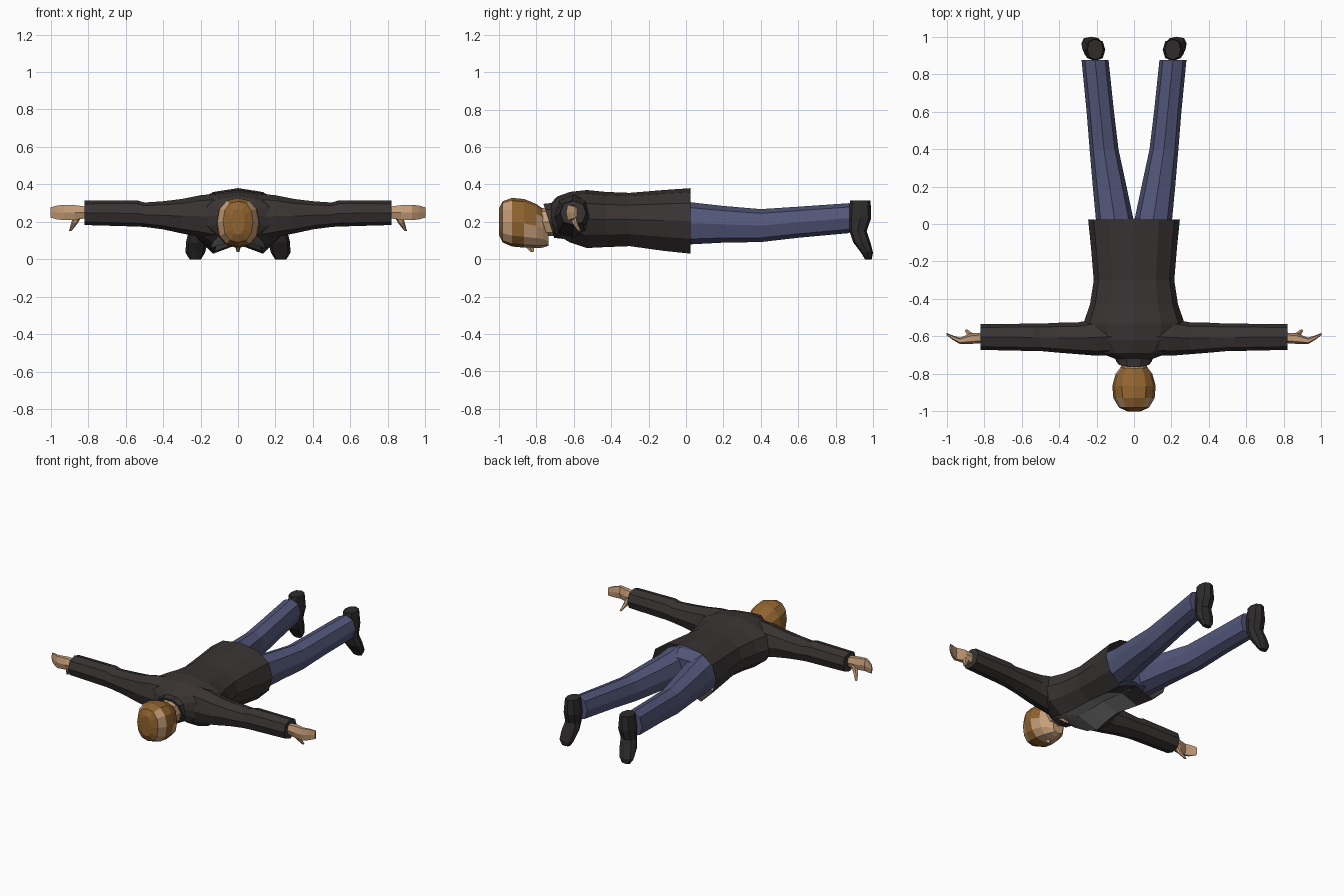
import bpy, bmesh, math
from mathutils import Vector


def material(name, rgb):
    m = bpy.data.materials.new(name)
    m.diffuse_color = (*rgb, 1)
    return m


JACKET = material("dark jacket", (0.042, 0.034, 0.034))
JEANS = material("blue denim", (0.085, 0.092, 0.19))
SKIN = material("skin", (0.56, 0.34, 0.19))
HAIR = material("brown hair", (0.28, 0.125, 0.028))
SHOE = material("black leather", (0.028, 0.024, 0.024))
SHIRT = material("grey shirt", (0.26, 0.26, 0.26))


def loft(name, axis, rings, mats, n=8, power=0.85, rule=None, tweak=None,
         mirror=False, caps=(True, True)):
    """Skin a row of rings (x, y, z, half_u, half_v) set across the given axis."""
    u, v = {"x": ((0, 1, 0), (0, 0, 1)), "y": ((1, 0, 0), (0, 0, 1)),
            "z": ((1, 0, 0), (0, 1, 0))}[axis]
    u, v = Vector(u), Vector(v)
    bm = bmesh.new()
    loops = []
    for x, y, z, hu, hv in rings:
        loop = []
        for k in range(n):
            a = 2 * math.pi * k / n
            c, s = (math.copysign(abs(t) ** power, t) if abs(t) > 1e-6 else 0
                    for t in (math.cos(a), math.sin(a)))
            if tweak:
                c, s = tweak(k, c, s)
            loop.append(bm.verts.new(Vector((x, y, z)) + u * c * hu + v * s * hv))
        loops.append(loop)
    for a, b in zip(loops, loops[1:]):
        for k in range(n):
            j = (k + 1) % n
            bm.faces.new((a[k], a[j], b[j], b[k]))
    if caps[0]:
        bm.faces.new(loops[0])
    if caps[1]:
        bm.faces.new(loops[-1])
    bmesh.ops.recalc_face_normals(bm, faces=bm.faces)
    if rule:
        for f in bm.faces:
            f.material_index = rule(f.calc_center_median())
    me = bpy.data.meshes.new(name)
    bm.to_mesh(me)
    bm.free()
    for m in mats:
        me.materials.append(m)
    ob = bpy.data.objects.new(name, me)
    bpy.context.collection.objects.link(ob)
    if mirror:
        ob.modifiers.new("mirror", "MIRROR").use_mirror_merge = False
    return ob


# Jacket body: open hem, front edges hang beside a recessed shirt strip
def open_front(k, c, s):
    if k == 9:
        return c, -0.72
    return (c, -1.0) if k in (8, 10) else (c, s)


body = [(0.025, 0.245, 0.03, 0.38), (-0.12, 0.23, 0.045, 0.37),
        (-0.30, 0.215, 0.07, 0.355), (-0.43, 0.235, 0.065, 0.36),
        (-0.53, 0.27, 0.06, 0.37), (-0.62, 0.25, 0.09, 0.36),
        (-0.69, 0.18, 0.13, 0.335), (-0.72, 0.10, 0.16, 0.30)]
loft("jacket_body", "y", [(0, y, (a + b) / 2, w, (b - a) / 2) for y, w, a, b in body],
     [JACKET, SHIRT], n=12, power=0.88, tweak=open_front, caps=(False, True),
     rule=lambda c: int(abs(c.x) < 0.09 and c.z < 0.17 and -0.7 < c.y < -0.2))

# Collar: short ring leaning toward the back of the head
collar = loft("collar", "y", [(0, -0.69, 0.205, 0.11, 0.10), (0, -0.735, 0.205, 0.095, 0.095),
                              (0, -0.735, 0.205, 0.08, 0.08), (0, -0.70, 0.205, 0.08, 0.08)],
              [JACKET], n=10, caps=(False, False))
for vert in collar.data.vertices:
    vert.co.y += (0.21 - vert.co.z) * 0.32

# Sleeves
loft("sleeve", "x", [(0.12, -0.60, 0.225, 0.10, 0.125), (0.20, -0.605, 0.23, 0.098, 0.112),
                     (0.30, -0.61, 0.23, 0.085, 0.092), (0.40, -0.607, 0.235, 0.08, 0.075),
                     (0.50, -0.605, 0.238, 0.073, 0.065), (0.54, -0.605, 0.245, 0.073, 0.07),
                     (0.82, -0.603, 0.248, 0.069, 0.065)], [JACKET], mirror=True)

# Hands and thumbs
loft("hand", "x", [(0.80, -0.607, 0.25, 0.028, 0.034), (0.87, -0.612, 0.25, 0.028, 0.044),
                   (0.93, -0.624, 0.25, 0.017, 0.046), (0.965, -0.608, 0.25, 0.012, 0.042),
                   (1.0, -0.588, 0.25, 0.006, 0.031)], [SKIN], n=6, mirror=True)
loft("thumb", "z", [(0.855, -0.605, 0.235, 0.024, 0.018), (0.872, -0.595, 0.195, 0.018, 0.014),
                    (0.895, -0.57, 0.152, 0.007, 0.008)], [SKIN], n=6, mirror=True)

# Jeans: hips inside the jacket and two spread legs
loft("jeans_hips", "y", [(0, -0.20, 0.205, 0.18, 0.11), (0, -0.05, 0.20, 0.20, 0.125),
                         (0, 0.03, 0.19, 0.18, 0.10)], [JEANS], n=10)
loft("jeans_leg", "y", [(0.10, -0.06, 0.20, 0.10, 0.12), (0.104, 0.03, 0.192, 0.10, 0.112),
                        (0.13, 0.20, 0.187, 0.09, 0.098), (0.16, 0.40, 0.18, 0.077, 0.088),
                        (0.18, 0.60, 0.198, 0.073, 0.083), (0.208, 0.875, 0.22, 0.072, 0.08)],
     [JEANS], mirror=True)

# Shoes with toes pointing to the ground
loft("shoe", "z", [(0.207, 0.932, 0.315, 0.042, 0.055), (0.207, 0.930, 0.22, 0.054, 0.060),
                   (0.211, 0.920, 0.15, 0.052, 0.046), (0.220, 0.940, 0.09, 0.058, 0.046),
                   (0.228, 0.968, 0.035, 0.052, 0.032), (0.228, 0.975, 0.0, 0.030, 0.018)],
     [SHOE], mirror=True)


# Head: hair over crown and back, bare temples, face down
def head_rule(c):
    if -0.98 < c.y < -0.94 and abs(c.x) > 0.05:
        return 0
    return int(c.y < -0.88 or c.z > 0.215)


loft("neck", "y", [(0, -0.68, 0.20, 0.075, 0.075), (0, -0.83, 0.20, 0.065, 0.075)], [SKIN])
head = [(-1.0, 0.035, 0.13, 0.27), (-0.98, 0.08, 0.09, 0.31), (-0.93, 0.110, 0.068, 0.328),
        (-0.865, 0.116, 0.062, 0.322), (-0.80, 0.098, 0.06, 0.295),
        (-0.765, 0.072, 0.062, 0.27), (-0.735, 0.04, 0.072, 0.17)]
loft("head", "y", [(0, y, (a + b) / 2, w, (b - a) / 2) for y, w, a, b in head],
     [SKIN, HAIR], n=12, rule=head_rule)
loft("nose", "z", [(0, -0.84, 0.075, 0.016, 0.03), (0, -0.822, 0.04, 0.008, 0.009)],
     [SKIN], n=6)
